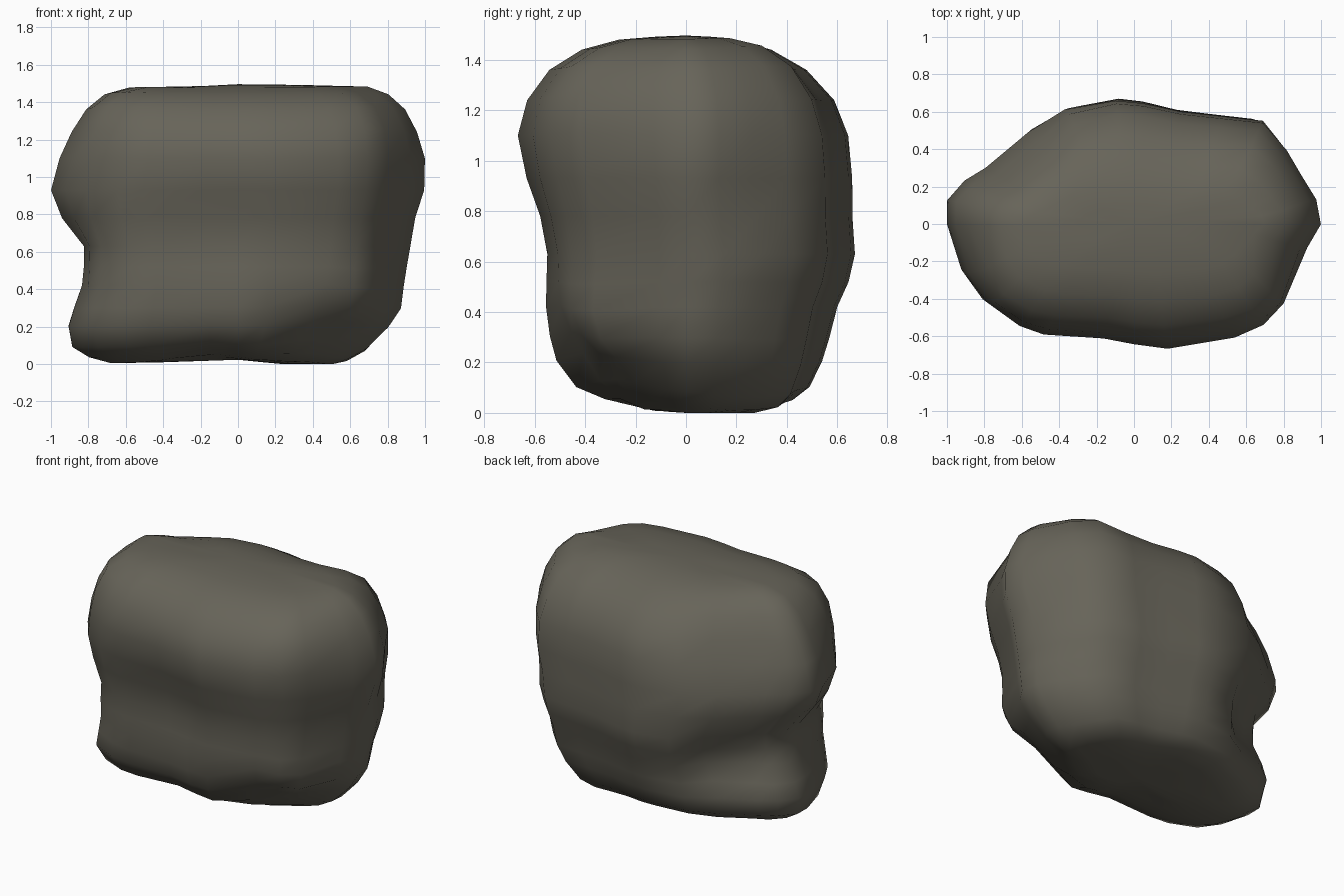
import bpy, bmesh, math
from mathutils import Vector

# Plan outline of the boulder, scaled later by the extents of each layer
PLAN = [(1, .0), (.98, .14), (.9, .28), (.82, .41), (.69, .56), (.47, .585), (.25, .61), (.05, .655),
        (-.1, .67), (-.38, .63), (-.58, .51), (-.8, .31), (-.91, .24), (-1, .13),
        (-1, 0), (-.92, -.25), (-.8, -.41), (-.63, -.53), (-.5, -.58), (-.17, -.61),
        (.0, -.64), (.18, -.66), (.53, -.59), (.67, -.51), (.77, -.39), (.92, -.12)]

# Layers: z, left, right, front, back
LAYERS = [(.0, .45, .32, .12, .18), (.005, .68, .50, .20, .32), (.035, .79, .58, .33, .43),
          (.09, .88, .68, .45, .49),
          (.20, .90, .80, .53, .54), (.30, .87, .87, .555, .57), (.42, .83, .885, .57, .60),
          (.52, .82, .90, .57, .645), (.63, .82, .92, .57, .67), (.78, .94, .95, .60, .66),
          (.93, 1.0, 1.0, .65, .66), (1.10, .955, 1.0, .68, .645), (1.24, .89, .955, .64, .59),
          (1.36, .81, .89, .55, .48), (1.44, .71, .80, .42, .34), (1.48, .58, .69, .27, .20),
          (1.492, .3, .35, .12, .1)]

# Dents and bumps: centre, radius, push vector
DENTS = [((-.6, .45, .40), .22, (.07, -.08, .0)),     # undercut at back left
         ((-.72, .28, .18), .2, (-.03, .07, 0.02)),   # foot at back left
         ((-.6, .42, 1.2), .3, (.05, -.06, 0)),       # sloping back left face
         ((-.65, .38, .8), .2, (-.02, .03, 0)),       # brow above the undercut
         ((.5, -.42, .12), .25, (-.03, .08, .05)),    # chip at front right
         ((.72, -.42, .36), .2, (.05, -.06, -.03)),   # corner above the chip
         ((.72, -.4, .75), .25, (.02, -.02, 0)),      # front right edge
         ((.7, -.36, 1.28), .25, (.05, -.05, .02)),   # upper front right corner
         ((-.62, -.33, 1.35), .25, (-.05, -.04, .02)),  # upper front left corner
         ((.62, .3, 1.38), .2, (.02, .02, .02)),      # upper back right corner
         ((-.75, -.4, .15), .25, (-.06, -.04, 0)),    # foot at front left
         ((-.65, -.4, .58), .25, (-.08, -.03, 0)),    # fuller front left corner
         ((.6, .25, .06), .25, (.02, .01, -.03)),     # foot at back right
         ((.85, .3, .62), .2, (.025, .03, 0)),        # fuller back right corner
         ((.93, .25, .88), .2, (-.03, -.015, 0)),     # groove on the right
         ((-.1, -.6, .75), .3, (0, .03, 0)),          # hollow across the front
         ((-.15, .25, 0), .25, (0, 0, .04)),          # hollow underneath
         ((-.15, -.25, 0), .25, (0, 0, .05)),
         ((-.36, 0, 1.5), .2, (0, 0, -.015))]         # dip on top


def shaped(x, y, z):
    p = Vector((x, y, z))
    move = Vector((0, 0, 0))
    for c, r, push in DENTS:
        move += Vector(push) * math.exp(-((p - Vector(c)).length / r) ** 2)
    p += move
    p.z = max(p.z, 0)
    return p


# Boulder: loft of the layers, closed with a fan at both ends
bm = bmesh.new()
rings = []
for z, left, right, front, back in LAYERS:
    rings.append([bm.verts.new(shaped(u * (right if u > 0 else left),
                                      v / .67 * (back if v > 0 else front), z))
                  for u, v in PLAN])
n = len(PLAN)
for a, b in zip(rings, rings[1:]):
    for i in range(n):
        j = (i + 1) % n
        bm.faces.new((a[i], a[j], b[j], b[i]))
for ring, z in ((rings[0], .0), (rings[-1], 1.497)):
    tip = bm.verts.new(shaped(0, 0, z))
    for i in range(n):
        bm.faces.new((ring[i], ring[(i + 1) % n], tip))
bmesh.ops.recalc_face_normals(bm, faces=bm.faces)
for f in bm.faces:
    f.smooth = True

mesh = bpy.data.meshes.new("boulder")
bm.to_mesh(mesh)
bm.free()
boulder = bpy.data.objects.new("boulder", mesh)
bpy.context.collection.objects.link(boulder)

stone = bpy.data.materials.new("grey brown stone")
stone.diffuse_color = (.135, .127, .1, 1)
mesh.materials.append(stone)
